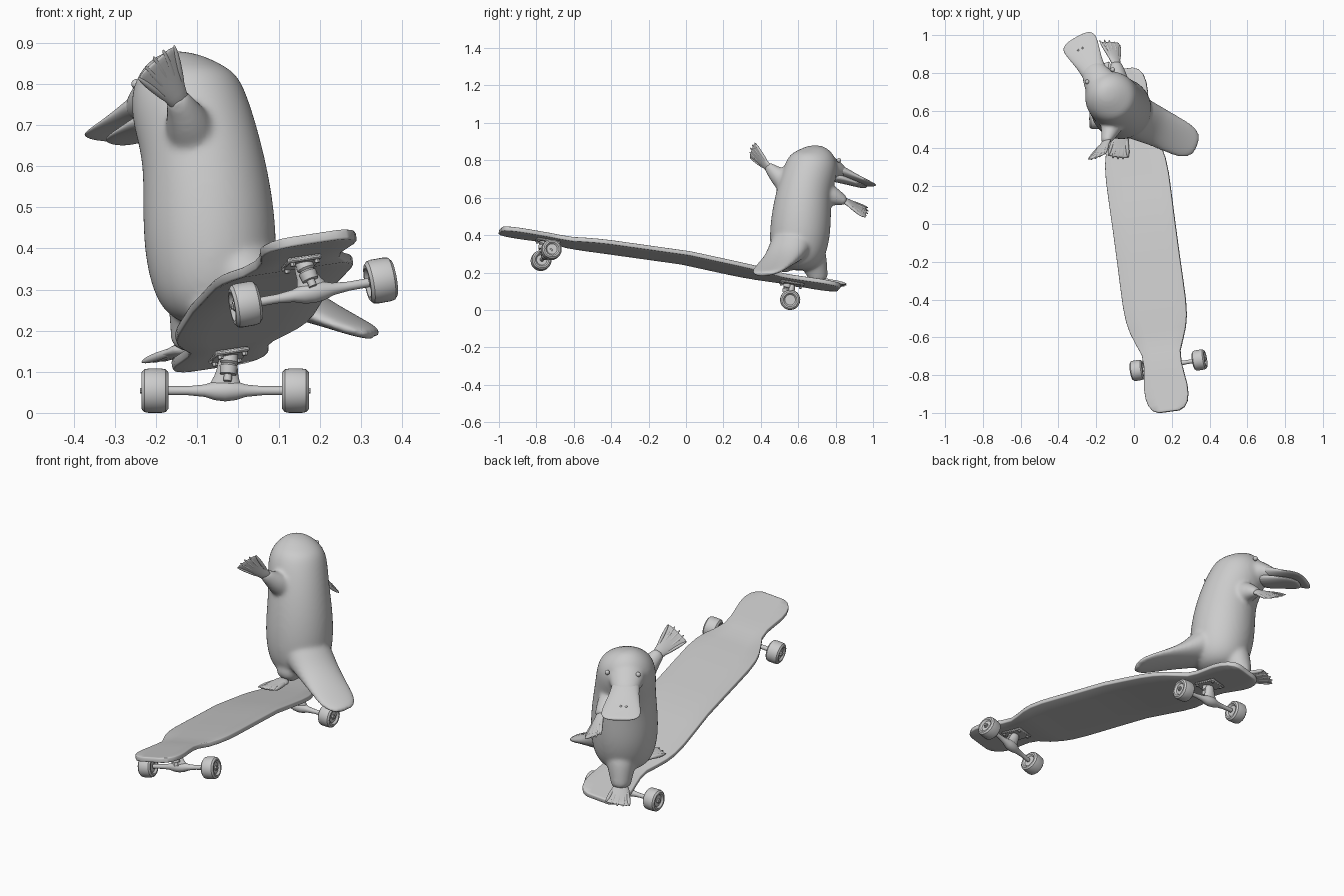
import bpy, bmesh, math
from mathutils import Vector as V, Matrix

if "Cube" in bpy.data.objects:
    bpy.data.objects.remove(bpy.data.objects["Cube"])


def add_mesh(name, verts, faces, subsurf=0, angle=180):
    me = bpy.data.meshes.new(name)
    me.from_pydata([tuple(v) for v in verts], [], faces)
    bm = bmesh.new()
    bm.from_mesh(me)
    bmesh.ops.recalc_face_normals(bm, faces=bm.faces)
    bm.to_mesh(me)
    bm.free()
    ob = bpy.data.objects.new(name, me)
    bpy.context.collection.objects.link(ob)
    bpy.ops.object.select_all(action='DESELECT')
    ob.select_set(True)
    bpy.context.view_layer.objects.active = ob
    bpy.ops.object.shade_smooth_by_angle(angle=math.radians(angle))
    if subsurf:
        ob.modifiers.new("Subsurf", 'SUBSURF').levels = subsurf
        ob.modifiers["Subsurf"].render_levels = subsurf
    return ob


def loft(name, rings, subsurf=0, angle=180, n=16):
    """Skin elliptical rings given as (centre, u half-axis, v half-axis)."""
    verts, faces = [], []
    for c, u, v in rings:
        for k in range(n):
            a = 2 * math.pi * k / n
            verts.append(c + u * math.cos(a) + v * math.sin(a))
    for i in range(len(rings) - 1):
        for k in range(n):
            a, b = i * n + k, i * n + (k + 1) % n
            faces.append((a, b, b + n, a + n))
    last = (len(rings) - 1) * n
    faces += [tuple(range(n)), tuple(range(last, last + n))]
    return add_mesh(name, verts, faces, subsurf, angle)


def tube(name, pts, side, subsurf=0, n=16):
    """Loft along points (x, y, z, half width, half height); side is the width axis."""
    P = [V(p[:3]) for p in pts]
    rings = []
    for i, p in enumerate(pts):
        t = (P[min(i + 1, len(P) - 1)] - P[max(i - 1, 0)]).normalized()
        s = V(side)
        s = (s - t * s.dot(t)).normalized()
        rings.append((P[i], s * p[3], t.cross(s) * p[4]))
    return loft(name, rings, subsurf, 180, n)


def lathe(name, c, axis, profile, angle=35, n=32):
    """Turn a profile of (offset, radius) about an axis."""
    axis = axis.normalized()
    u = axis.orthogonal().normalized()
    w = axis.cross(u)
    return loft(name, [(c + axis * o, u * r, w * r) for o, r in profile], 0, angle, n)


def box(name, c, axes, size):
    x, y, z = [a.normalized() * s / 2 for a, s in zip(axes, size)]
    vs = [c + x * i + y * j + z * k for i in (-1, 1) for j in (-1, 1) for k in (-1, 1)]
    fs = [(0, 1, 3, 2), (4, 6, 7, 5), (0, 4, 5, 1), (2, 3, 7, 6), (0, 2, 6, 4), (1, 5, 7, 3)]
    ob = add_mesh(name, vs, fs, 0, 35)
    ob.modifiers.new("Bevel", 'BEVEL').width = 0.004
    return ob


# ---- deck: pitched, rolled and yawed longboard
RIGHT = V((1, 0.135, 0.15)).normalized()
FWD = V((-0.135, 1, -0.17)).normalized()
UP = RIGHT.cross(FWD).normalized()
HEIGHT = [(-1, .438), (-.72, .395), (-.62, .372), (-.45, .353), (0, .29), (.3, .225), (.5, .183), (.83, .13)]


def deck(y):
    y = max(-1, min(.83, y))
    for (a, za), (b, zb) in zip(HEIGHT, HEIGHT[1:]):
        if y <= b:
            return V((0.05 - 0.135 * y, y, za + (zb - za) * (y - a) / (b - a)))


half = [(-.992, .055), (-.978, .085), (-.95, .105), (-.91, .115), (-.86, .116), (-.8, .108), (-.74, .101),
        (-.68, .104), (-.62, .128), (-.56, .15), (-.5, .163), (-.42, .169), (-.3, .169), (-.17, .168)]
stations = half + [(-.17 - y, w) for y, w in reversed(half)]
T = (-1, -.5, 0, .5, 1)
verts = [deck(y) + RIGHT * (w * t) for y, w in stations for t in T]
faces = [(i * 5 + j, i * 5 + j + 1, i * 5 + j + 6, i * 5 + j + 5)
         for i in range(len(stations) - 1) for j in range(4)]
board = add_mesh("deck", verts, faces, 0, 35)
if board.data.polygons[0].normal.z < 0:
    board.data.flip_normals()
sol = board.modifiers.new("Solidify", 'SOLIDIFY')
sol.thickness, sol.offset = 0.024, -1
bev = board.modifiers.new("Bevel", 'BEVEL')
bev.width, bev.segments = 0.005, 2


# ---- trucks and wheels
def truck(name, left, right):
    c, ax = (left + right) / 2, (right - left).normalized()
    base = deck(c.y + 0.013) - UP * 0.028
    box(name + "_baseplate", base - UP * 0.004, (RIGHT, FWD, UP), (.085, .13, .012))
    for i in (-1, 1):
        for j in (-1, 1):
            lathe(name + "_bolt", base + RIGHT * .03 * i + FWD * .052 * j, UP, [(-.018, .007), (0, .007)], n=6)
    h = (right - left).length / 2 - .03
    lathe(name + "_hanger", c, ax, [(-h, .011), (-.09, .011), (-.05, .015), (-.025, .023), (0, .026),
                                   (.025, .023), (.05, .015), (.09, .011), (h, .011)], 60)
    d = base - c
    pts = [tuple(c + d * t) + (w, .02) for t, w in ((-.1, .05), (.2, .038), (.5, .024), (1, .026))]
    tube(name + "_yoke", pts, ax, 1)
    k = base + FWD * -.02
    lathe(name + "_bushing", k, c - FWD * .03 - k, [(0, .02), (.025, .022), (.03, .017), (.035, .022),
                                                   (.055, .02), (.056, .01), (.072, .01)])
    for side, p in ((-1, left), (1, right)):
        lathe(name + "_wheel", p, ax * side, [(-.024, .018), (-.024, .028), (-.033, .036), (-.033, .044), (-.026, .052),
              (-.015, .054), (.015, .054), (.026, .052), (.033, .044), (.033, .036), (.024, .028), (.024, .018)])
        lathe(name + "_axle_nut", p, ax * side, [(0, .012), (.031, .012), (.031, .007), (.036, .007)], n=6)


truck("front_truck", V((.018, -.775, .264)), V((.347, -.72, .322)))
truck("rear_truck", V((-.202, .557, .054)), V((.14, .557, .054)))

# ---- animal: torso, muzzle, tail and limbs blended into one skin
SIDE = (.45, .87, 0)      # body width axis
HSIDE = (.9, .43, 0)      # head width axis
torso = [(-.06, .6, .21, .06), (-.06, .6, .24, .12), (-.06, .6, .31, .155), (-.068, .61, .42, .167),
         (-.075, .62, .54, .16), (-.09, .635, .65, .148), (-.118, .665, .74, .147), (-.132, .685, .8, .135),
         (-.135, .69, .845, .1), (-.133, .69, .872, .055), (-.132, .69, .879, .02)]
parts = [
    tube("body", [p + p[3:] for p in torso], SIDE),
    tube("muzzle", [(-.13, .67, .78, .1, .09), (-.18, .75, .765, .095, .075), (-.215, .81, .745, .07, .045),
                    (-.235, .85, .73, .05, .025)], HSIDE),
    tube("tail", [(-.07, .6, .41, .12, .12), (.03, .555, .335, .12, .09), (.11, .52, .285, .108, .052),
                  (.2, .475, .245, .104, .03), (.28, .435, .21, .098, .02), (.318, .415, .195, .07, .016),
                  (.334, .41, .188, .035, .012)], SIDE),
    tube("arm_a", [(-.1, .6, .64, .08, .08), (-.12, .51, .70, .06, .06), (-.14, .455, .75, .035, .032),
                   (-.155, .43, .775, .032, .02)], (1, .3, .9)),
    tube("arm_b", [(-.09, .68, .64, .08, .08), (-.088, .78, .61, .058, .058), (-.092, .835, .59, .034, .032),
                   (-.098, .86, .58, .032, .02)], (1, -.2, -.4)),
    tube("leg_a", [(-.09, .66, .32, .09, .09), (-.105, .69, .24, .065, .07), (-.115, .705, .18, .05, .055),
                   (-.12, .71, .15, .045, .05)], (1, .3, 0)),
    tube("leg_b", [(-.05, .56, .32, .09, .09), (-.065, .52, .26, .065, .065), (-.07, .49, .21, .048, .05)], (1, 0, 0)),
]
bpy.ops.object.select_all(action='DESELECT')
for p in parts:
    p.select_set(True)
body = parts[0]
bpy.context.view_layer.objects.active = body
bpy.ops.object.join()
sub = body.modifiers.new("Subsurf", 'SUBSURF')
sub.levels = sub.render_levels = 2
rem = body.modifiers.new("Remesh", 'REMESH')
rem.mode, rem.voxel_size, rem.use_smooth_shade = 'VOXEL', 0.009, True
smo = body.modifiers.new("Smooth", 'SMOOTH')
smo.factor, smo.iterations = 0.5, 10

# ---- bill
tube("upper_bill", [(-.195, .77, .76, .07, .04), (-.225, .83, .74, .068, .03), (-.255, .89, .71, .084, .02),
                    (-.285, .95, .682, .1, .013), (-.3, .975, .671, .09, .011), (-.308, .989, .665, .055, .008)], HSIDE, 2)
tube("lower_bill", [(-.185, .76, .72, .06, .03), (-.225, .84, .695, .062, .02), (-.262, .91, .672, .066, .013),
                    (-.282, .945, .66, .05, .01), (-.288, .955, .657, .025, .007)], HSIDE, 2)
hs, hf = V(HSIDE).normalized(), V((-.43, .9, 0)).normalized()
for s in (-1, 1):
    for nm, c, r in (("eye", V((-.135, .69, .80)) + hf * .105 + hs * .075 * s, .012),
                     ("nostril", V((-.283, .925, .706)) + hs * .013 * s, .006)):
        lathe(nm, c, V((0, 0, 1)), [(r * math.sin(a * .3), r * math.cos(a * .3)) for a in range(-5, 6)], 180, 12)


# ---- webbed hands and feet: a thin fan with five clawed digits
def paw(name, root, tip, spread, w0, w1, thick):
    root, tip, s = V(root), V(tip), V(spread).normalized()
    d = tip - root
    fan = [(0, w0, thick * 2), (.25, w0 * 1.15, thick * 1.7), (.6, (w0 + w1) * .56, thick), (.88, w1 * .92, thick * .7),
           (.94, w1 * .9, thick * .4)]
    tube(name + "_web", [tuple(root + d * t) + (w, h) for t, w, h in fan], s, 1)
    for i in range(5):
        k = (i - 2) / 2
        a, b = root + d * .2 + s * k * w0 * .8, root + d * (1.03 - .1 * k * k) + s * k * w1 * .93
        pts = [tuple(a.lerp(b, t)) + (r, r) for t, r in ((0, thick * 1.1), (.5, thick * 1.2), (.8, thick), (1, .002))]
        tube(name + "_digit", pts, s, 1, 8)


paw("hand_a", (-.135, .455, .745), (-.205, .345, .865), (.1, .03, .09), .026, .066, .008)
paw("hand_b", (-.09, .835, .592), (-.132, .972, .515), (.13, -.03, -.06), .026, .066, .008)
paw("foot_a", (-.115, .7, .162), (-.19, .845, .128), (.88, .46, .13), .038, .062, .01)
paw("foot_b", (-.068, .49, .212), (-.085, .345, .213), (1, -.1, .15), .038, .058, .01)
